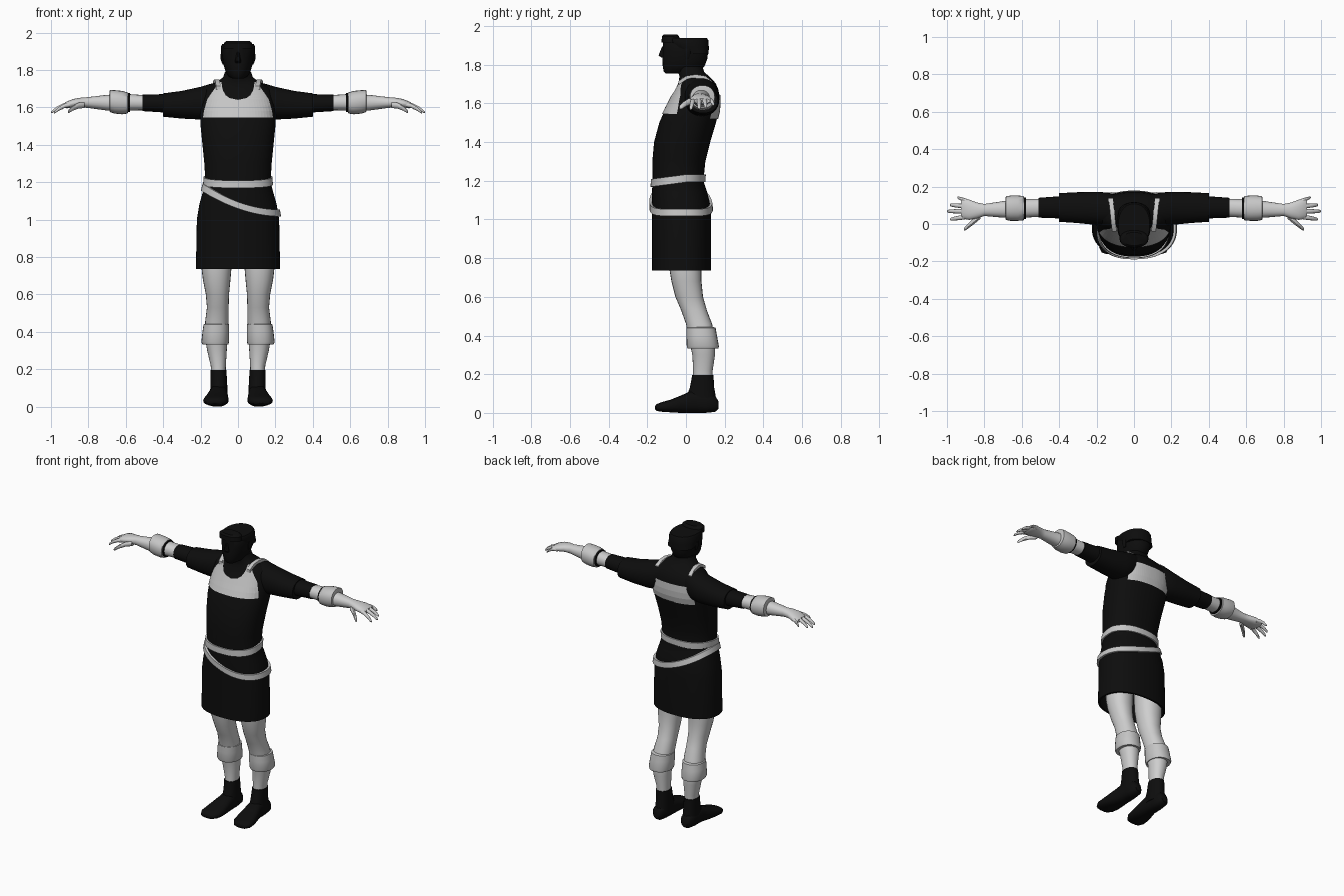
import bpy, bmesh, math
from mathutils import Vector


def material(name, v):
    m = bpy.data.materials.new(name)
    m.diffuse_color = (v, v, v, 1)
    return m


BLACK = material("black cloth", 0.004)
PALE = material("pale skin", 0.62)
TRIM = material("light trim", 0.56)


def finish(name, bm, mat, mirror=False, angle=40):
    bmesh.ops.recalc_face_normals(bm, faces=bm.faces)
    me = bpy.data.meshes.new(name)
    bm.to_mesh(me)
    bm.free()
    me.materials.append(mat)
    ob = bpy.data.objects.new(name, me)
    bpy.context.collection.objects.link(ob)
    if mirror:
        ob.modifiers.new("mirror", 'MIRROR')
    bpy.ops.object.select_all(action='DESELECT')
    ob.select_set(True)
    bpy.context.view_layer.objects.active = ob
    bpy.ops.object.shade_smooth_by_angle(angle=math.radians(angle))
    return ob


def loft(name, rings, mat, mirror=False, closed=False, angle=40):
    """Skin a list of equal point loops; cap the ends unless closed."""
    bm = bmesh.new()
    vs = [[bm.verts.new(p) for p in r] for r in rings]
    n = len(vs[0])
    for k in range(len(vs) if closed else len(vs) - 1):
        a, b = vs[k], vs[(k + 1) % len(vs)]
        for i in range(n):
            j = (i + 1) % n
            bm.faces.new((a[i], a[j], b[j], b[i]))
    if not closed:
        bm.faces.new(vs[0])
        bm.faces.new(vs[-1])
    return finish(name, bm, mat, mirror, angle)


def oval(c, s, p):
    """Point at angle s on a unit superellipse of power p."""
    f = lambda v: math.copysign(abs(v) ** (2 / p), v)
    return f(math.cos(s)), f(math.sin(s))


def section(axis, t, a0, a1, b0, b1, n=20, p=2.2):
    """Oval filling the box a0..a1, b0..b1 at position t on an axis."""
    pts = []
    for i in range(n):
        u, v = oval(0, 2 * math.pi * i / n, p)
        q = [(a0 + a1) / 2 + u * (a1 - a0) / 2, (b0 + b1) / 2 + v * (b1 - b0) / 2]
        q.insert("xyz".index(axis), t)
        pts.append(q)
    return pts


def limb(name, axis, rows, mat, mirror=True, n=20, p=2.2, angle=40):
    return loft(name, [section(axis, *r, n=n, p=p) for r in rows], mat, mirror, angle=angle)


# Body outline: height, half width, front y, back y
BODY = [(0.735, .225, -.176, .13), (1.0, .22, -.176, .13), (1.08, .207, -.176, .125),
        (1.14, .19, -.176, .11), (1.2, .174, -.172, .09), (1.3, .18, -.174, .10),
        (1.4, .19, -.165, .125), (1.5, .20, -.138, .155), (1.56, .203, -.112, .17),
        (1.62, .20, -.08, .174), (1.67, .19, -.055, .168), (1.70, .175, -.042, .155),
        (1.72, .145, -.036, .14), (1.74, .11, -.034, .12), (1.76, .08, -.04, .095),
        (1.79, .07, -.045, .085)]
POW = 2.3


def body_at(z):
    z = min(max(z, BODY[0][0]), BODY[-1][0])
    for a, b in zip(BODY, BODY[1:]):
        if z <= b[0]:
            t = (z - a[0]) / (b[0] - a[0])
            return [a[i] + (b[i] - a[i]) * t for i in (1, 2, 3)]


def body_point(s, z, off=0.0):
    w, f, b = body_at(z)
    u, v = oval(0, s, POW)
    return Vector((u * (w + off), (f + b) / 2 + v * ((b - f) / 2 + off), z))


def body_y(x, z, side, off):
    w, f, b = body_at(z)
    d = (1 - min(abs(x) / w, 1) ** POW) ** (1 / POW)
    return (f + b) / 2 + side * ((b - f) / 2 * d + off)


# Tunic with a hollow skirt
N = 56
loop = [2 * math.pi * i / N for i in range(N)]
rings = [[body_point(s, z, -.012) for s in loop] for z in (1.0, .735)]
rings += [[body_point(s, r[0]) for s in loop] for r in BODY]
loft("tunic", rings, BLACK)


# Belts wrapped round the tunic
def band(name, height, h, off):
    rows = []
    for s in loop:
        z = 1.1
        for _ in range(6):
            z = height(body_point(s, z))
        rows.append([body_point(s, z + dz * h / 2, o) for dz, o in
                     ((-1, -.01), (-1, off), (1, off), (1, -.01))])
    loft(name, rows, TRIM, closed=True)


band("waist_belt", lambda p: 1.213 + .14 * p.y * (p.y < 0), .04, .009)
band("slanted_belt", lambda p: 1.035 + .145 * (max(.22 - p.x, 0) / .41) ** 2, .036, .013)


# Chest and back panels laid on the tunic
def panel(name, side, rows):
    bm = bmesh.new()
    grid = []
    for z, x0, x1 in rows:
        grid.append([])
        for i in range(13):
            x = x0 + (x1 - x0) * i / 12
            grid[-1].append(bm.verts.new((x, body_y(x, z, side, .006), z)))
    for a, b in zip(grid, grid[1:]):
        for i in range(12):
            bm.faces.new((a[i], a[i + 1], b[i + 1], b[i]))
    bmesh.ops.recalc_face_normals(bm, faces=bm.faces)
    if sum(f.normal.y for f in bm.faces) * side < 0:
        bmesh.ops.reverse_faces(bm, faces=bm.faces)
    me = bpy.data.meshes.new(name)
    bm.to_mesh(me)
    bm.free()
    me.materials.append(TRIM)
    ob = bpy.data.objects.new(name, me)
    bpy.context.collection.objects.link(ob)
    ob.modifiers.new("mirror", 'MIRROR')


panel("chest_panel", -1, [(1.545, 0, .187), (1.58, 0, .182), (1.61, 0, .174), (1.64, 0, .165),
                          (1.65, .045, .16), (1.665, .066, .15), (1.69, .08, .132),
                          (1.715, .086, .115), (1.735, .088, .104)])
panel("back_panel", 1, [(1.52, 0, .155), (1.56, 0, .157), (1.60, 0, .157), (1.645, 0, .155)])

# Shoulder straps
strap = [(.105, -.04, 1.715), (.11, 0, 1.742), (.115, .05, 1.75), (.12, .1, 1.742), (.125, .135, 1.715)]
loft("shoulder_strap", [[(x - .012, y, z - .02), (x + .012, y, z - .02), (x + .012, y, z), (x - .012, y, z)]
                        for x, y, z in strap], TRIM, mirror=True)

# Sleeves: loose upper part and tighter under sleeve
limb("sleeve", 'x', [(.08, .0, .15, 1.58, 1.735), (.14, -.01, .168, 1.54, 1.728), (.2, -.005, .172, 1.535, 1.71),
                     (.3, .005, .17, 1.54, 1.688), (.4, .012, .165, 1.55, 1.675)], BLACK, n=28)
limb("under_sleeve", 'x', [(.35, .028, .152, 1.57, 1.672), (.51, .034, .14, 1.58, 1.668)], BLACK)

# Bare forearm and hand
limb("forearm", 'x', [(.48, .04, .135, 1.585, 1.664), (.6, .033, .133, 1.583, 1.672),
                      (.7, .034, .122, 1.583, 1.667), (.8, .043, .107, 1.597, 1.655),
                      (.84, .03, .115, 1.6, 1.652), (.88, .022, .13, 1.598, 1.645),
                      (.915, .028, .135, 1.595, 1.632), (.925, .04, .125, 1.6, 1.625)], PALE)
limb("bracelet", 'x', [(.588, .03, .14, 1.58, 1.68), (.59, .02, .15, 1.567, 1.68), (.62, .017, .152, 1.563, 1.688),
                       (.66, .017, .152, 1.567, 1.692), (.685, .022, .148, 1.575, 1.693),
                       (.688, .035, .135, 1.585, 1.68)], TRIM, n=24)
limb("bracelet_cord", 'x', [(.578, .027, .143, 1.574, 1.677), (.588, .027, .143, 1.574, 1.677)], BLACK)


def finger(name, a, b, r):
    rows = []
    for t, k in ((0, 1), (.35, 1), (.7, .85), (.93, .65), (1, .25)):
        x, y, z = Vector(a).lerp(Vector(b), t)
        z += .012 * math.sin(math.pi * t)
        rows.append((x, y - r * k, y + r * k, z - r * k, z + r * k))
    limb(name, 'x', rows, PALE, n=10, p=2)


finger("index_finger", (.89, .04, 1.615), (.985, .025, 1.57), .0125)
finger("middle_finger", (.89, .068, 1.617), (1.0, .068, 1.572), .0125)
finger("ring_finger", (.89, .093, 1.617), (.985, .102, 1.58), .012)
finger("little_finger", (.88, .118, 1.615), (.945, .142, 1.592), .011)
finger("thumb", (.82, .045, 1.612), (.91, -.03, 1.575), .0165)

# Legs, turned cuffs, shoes
limb("leg", 'z', [(.95, .03, .2, -.1, .09), (.74, .035, .195, -.085, .08), (.68, .04, .188, -.075, .08),
                  (.6, .048, .172, -.055, .088), (.53, .05, .166, -.025, .108), (.46, .05, .175, 0, .135),
                  (.38, .055, .178, .015, .152), (.3, .06, .165, .033, .15), (.22, .065, .146, .037, .138),
                  (.17, .066, .143, .037, .137)], PALE, n=24)
limb("leg_cuff", 'z', [(.445, .06, .17, .01, .14), (.44, .048, .184, .002, .153), (.40, .047, .19, .002, .16),
                       (.345, .048, .196, .004, .17), (.333, .052, .19, .008, .168),
                       (.335, .065, .172, .03, .15)], TRIM, n=24)
limb("ankle", 'z', [(.195, .062, .148, .032, .142), (.13, .058, .147, .02, .146), (.05, .055, .15, -.01, .16)], BLACK)
limb("shoe", 'y', [(.168, .085, .125, .02, .06), (.15, .067, .143, .005, .09), (.1, .06, .15, 0, .11),
                   (.03, .056, .153, 0, .115), (-.03, .052, .17, 0, .088), (-.08, .05, .182, .003, .068),
                   (-.125, .056, .186, .006, .056), (-.152, .075, .172, .01, .045),
                   (-.16, .1, .15, .018, .035)], BLACK, p=2.5)

# Head, hair and face
limb("head", 'z', [(1.755, -.03, .03, -.105, -.03), (1.765, -.05, .05, -.115, .06), (1.79, -.066, .066, -.12, .095),
                   (1.83, -.078, .078, -.122, .11), (1.87, -.084, .084, -.12, .115), (1.92, -.084, .084, -.12, .113),
                   (1.935, -.075, .075, -.105, .105)], BLACK, mirror=False, n=28)
limb("hair", 'z', [(1.855, -.087, .087, -.02, .117), (1.89, -.09, .09, -.09, .118), (1.925, -.091, .091, -.118, .116),
                   (1.938, -.084, .084, -.118, .108)], BLACK, mirror=False, n=28)
limb("fringe", 'z', [(1.915, -.078, .078, -.126, -.03), (1.945, -.075, .075, -.125, -.035),
                     (1.956, -.06, .06, -.115, -.045)], BLACK, mirror=False)
limb("nose", 'z', [(1.838, -.016, .016, -.128, -.1), (1.848, -.016, .016, -.143, -.1),
                   (1.895, -.007, .007, -.124, -.1)], BLACK, mirror=False, n=10)
limb("ear", 'z', [(1.83, .075, .083, -.005, .015), (1.86, .075, .094, -.012, .025),
                  (1.885, .075, .093, -.008, .025)], BLACK, n=10)
